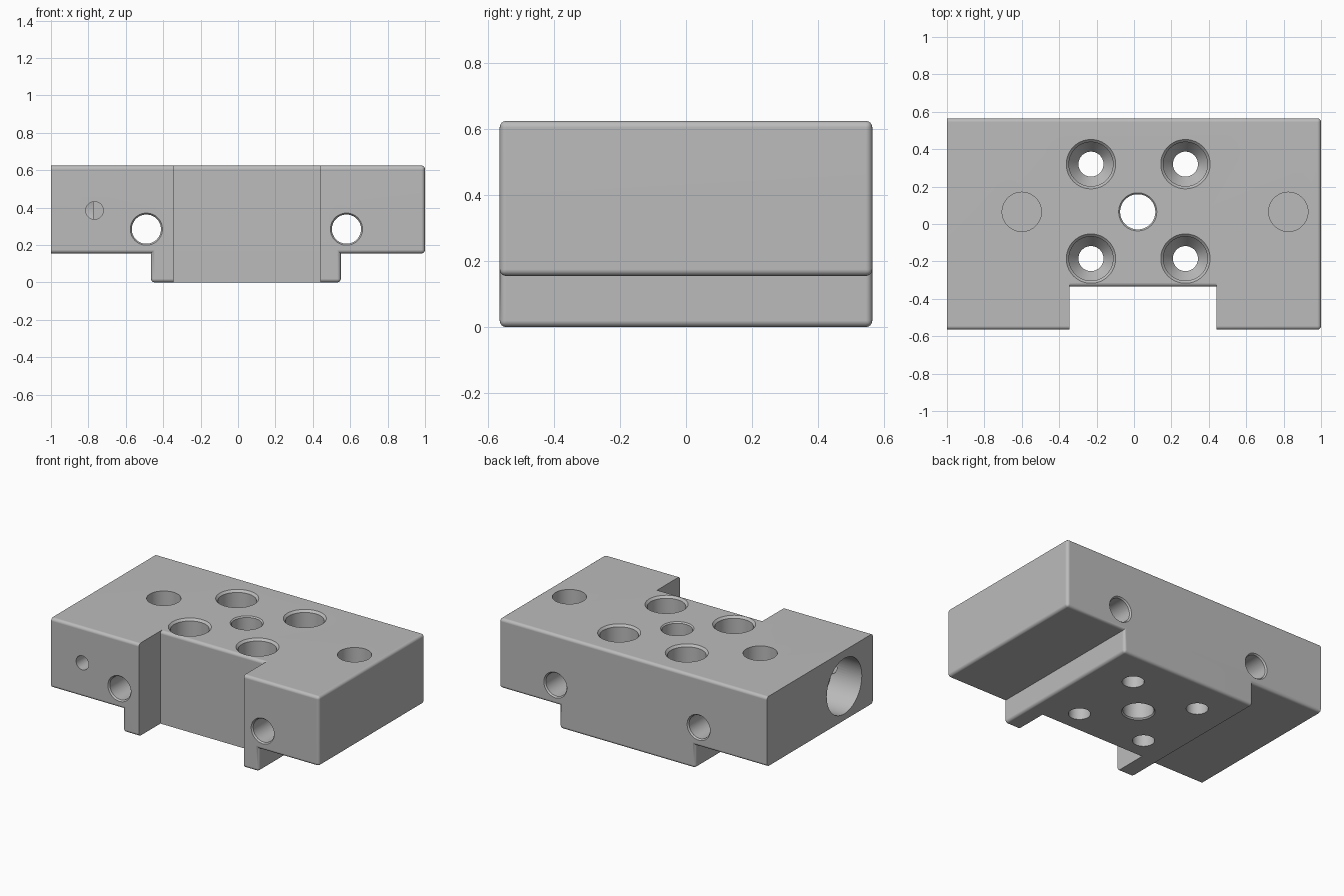
import bpy, bmesh, math
from mathutils import Matrix, Vector

if "Cube" in bpy.data.objects:
    bpy.data.objects.remove(bpy.data.objects["Cube"])

FRONT, BACK, TOP, STEP = -0.565, 0.565, 0.625, 0.155
FILLET = 0.02

steel = bpy.data.materials.new("plain grey")
steel.diffuse_color = (0.5, 0.5, 0.5, 1)
steel.use_nodes = True
steel.node_tree.nodes["Principled BSDF"].inputs["Base Color"].default_value = steel.diffuse_color


def make_object(name, bm):
    bmesh.ops.recalc_face_normals(bm, faces=bm.faces[:])
    mesh = bpy.data.meshes.new(name)
    bm.to_mesh(mesh)
    bm.free()
    mesh.materials.append(steel)
    ob = bpy.data.objects.new(name, mesh)
    bpy.context.collection.objects.link(ob)
    return ob


def extrude(points, vec):
    """Extrude a closed outline along a vector."""
    bm = bmesh.new()
    face = bm.faces.new([bm.verts.new(p) for p in points])
    new = bmesh.ops.extrude_face_region(bm, geom=[face])["geom"]
    bmesh.ops.translate(bm, vec=vec, verts=[v for v in new if isinstance(v, bmesh.types.BMVert)])
    bmesh.ops.recalc_face_normals(bm, faces=bm.faces[:])
    return bm


def cut(body, cutter):
    """Subtract the cutter and remove it."""
    cutter.hide_render = True
    mod = body.modifiers.new("cut", 'BOOLEAN')
    mod.operation, mod.solver, mod.object = 'DIFFERENCE', 'EXACT', cutter
    bpy.context.view_layer.objects.active = body
    bpy.ops.object.modifier_apply(modifier=mod.name)
    bpy.data.objects.remove(cutter, do_unlink=True)


def drill(body, origin, axis, profile, n=64):
    """Cut a turned hole; profile is (radius, position along axis)."""
    bm = bmesh.new()
    rings = [[bm.verts.new((r * math.cos(2 * math.pi * i / n), r * math.sin(2 * math.pi * i / n), t))
              for i in range(n)] for r, t in profile]
    for a, b in zip(rings, rings[1:]):
        for i in range(n):
            j = (i + 1) % n
            bm.faces.new((a[i], a[j], b[j], b[i]))
    bm.faces.new(rings[0])
    bm.faces.new(rings[-1])
    rot = {'X': Matrix.Rotation(math.pi / 2, 4, 'Y'),
           'Y': Matrix.Rotation(-math.pi / 2, 4, 'X'),
           'Z': Matrix.Identity(4)}[axis]
    bm.transform(Matrix.Translation(origin) @ rot)
    cut(body, make_object("drill_cutter", bm))


# Block with a stepped T section
outline = [(-1, STEP), (-0.465, STEP), (-0.465, 0), (0.55, 0), (0.55, STEP), (1, STEP), (1, TOP), (-1, TOP)]
bm = extrude([(x, FRONT, z) for x, z in outline], (0, BACK - FRONT, 0))

# Round the outer edges, leaving the left end face sharp
edges = [e for e in bm.edges if e.is_convex and not all(v.co.x < -0.99 for v in e.verts)]
bmesh.ops.bevel(bm, geom=edges, offset=FILLET, segments=4, profile=0.5, affect='EDGES')
body = make_object("mounting_block", bm)

# Front notch with a rounded upper rim
wall = -0.335
arc = [(wall + FILLET * (1 - math.cos(a)), TOP - FILLET + FILLET * math.sin(a))
       for a in [math.radians(22.5 * i) for i in range(5)]]
notch = [(-0.8, -0.1), (wall, -0.1)] + arc + [(wall + FILLET, 0.8), (-0.8, 0.8)]
cut(body, make_object("notch_cutter", extrude([(-0.345, y, z) for y, z in notch], (0.785, 0, 0))))

# Four counterbored screw holes
for x in (-0.23, 0.275):
    for y in (-0.185, 0.32):
        drill(body, (x, y, 0), 'Z', [(0.067, -0.1), (0.067, 0.2), (0.118, 0.27),
                                     (0.118, TOP - 0.014), (0.132, TOP), (0.132, 0.7)])

# Centre through hole
drill(body, (0.02, 0.065, 0), 'Z', [(0.102, -0.1), (0.102, 0), (0.094, 0.008),
                                    (0.094, TOP - 0.008), (0.102, TOP), (0.102, 0.7)])

# Blind dowel holes in the top
for x in (-0.6, 0.825):
    drill(body, (x, 0.065, 0), 'Z', [(0.105, 0.42), (0.105, 0.7)])

# Through holes from front to back
for x in (-0.49, 0.58):
    drill(body, (x, 0, 0.285), 'Y', [(0.086, -0.7), (0.086, FRONT), (0.078, FRONT + 0.01),
                                     (0.078, BACK - 0.01), (0.086, BACK), (0.086, 0.7)])

# Large bore in the left end, and the small set-screw hole that meets it
drill(body, (0, -0.26, 0.385), 'X', [(0.187, -1.1), (0.187, -0.775)])
drill(body, (-0.767, 0, 0.385), 'Y', [(0.047, -0.7), (0.047, -0.26)])

# Smooth the curves and keep the flats clean
body.select_set(True)
bpy.context.view_layer.objects.active = body
bpy.ops.object.shade_smooth_by_angle(angle=math.radians(30))
weighted = body.modifiers.new("clean_normals", 'WEIGHTED_NORMAL')
weighted.keep_sharp = True
